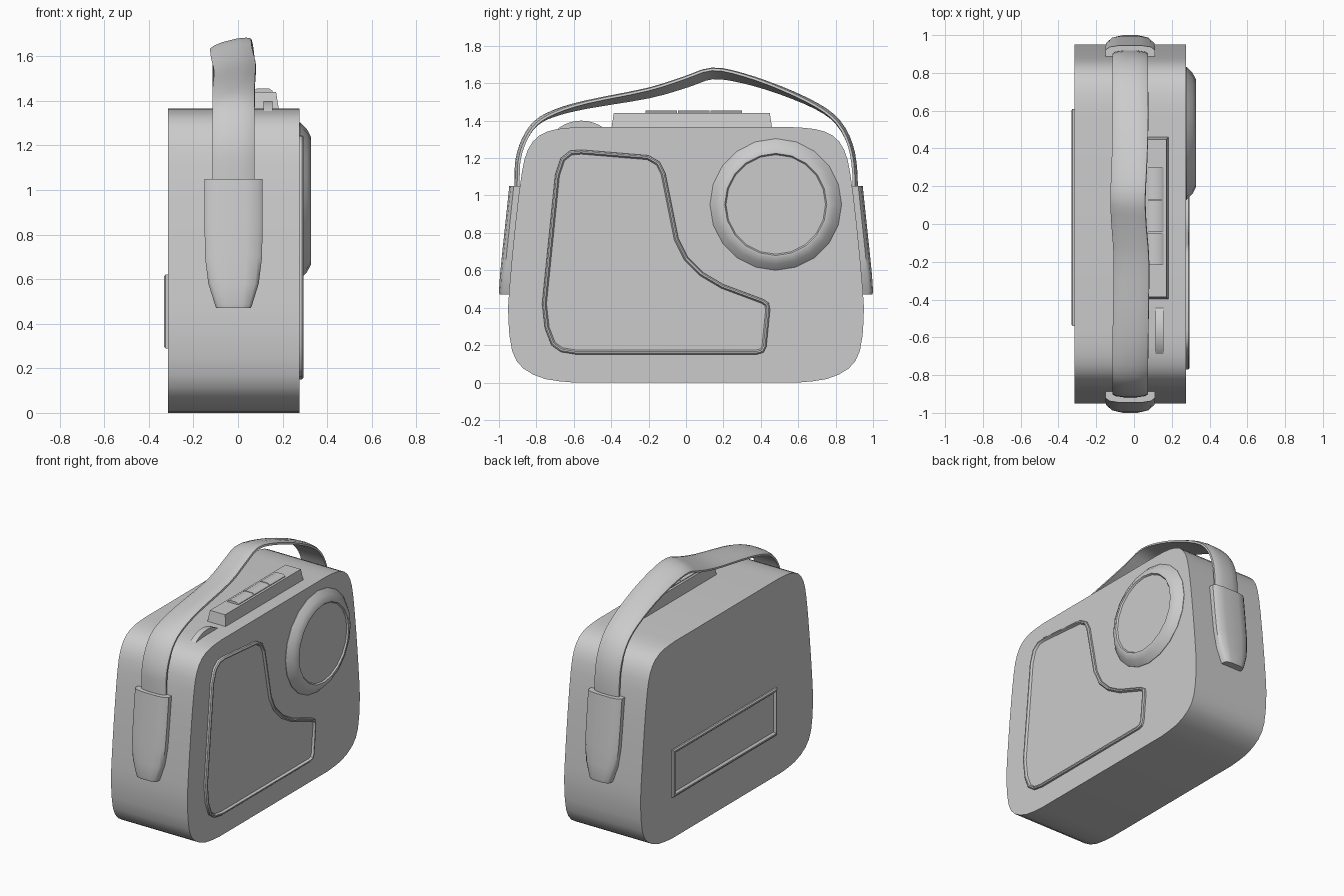
import bpy, bmesh, math
from mathutils import Vector

if "Cube" in bpy.data.objects:
    bpy.data.objects.remove(bpy.data.objects["Cube"])


def loft(name, rings, angle=35):
    """Skin a stack of equal-length closed rings and cap both ends."""
    bm = bmesh.new()
    rows = [[bm.verts.new(p) for p in r] for r in rings]
    n = len(rows[0])
    for a, b in zip(rows, rows[1:]):
        for i in range(n):
            j = (i + 1) % n
            bm.faces.new((a[i], a[j], b[j], b[i]))
    bm.faces.new(rows[0])
    bm.faces.new(rows[-1])
    bmesh.ops.recalc_face_normals(bm, faces=bm.faces[:])
    me = bpy.data.meshes.new(name)
    bm.to_mesh(me)
    bm.free()
    ob = bpy.data.objects.new(name, me)
    bpy.context.collection.objects.link(ob)
    bpy.ops.object.select_all(action='DESELECT')
    ob.select_set(True)
    bpy.context.view_layer.objects.active = ob
    bpy.ops.object.shade_smooth_by_angle(angle=math.radians(angle))
    return ob


def inset(pts, d):
    """Offset a counter-clockwise 2D outline inwards by d."""
    out = []
    for i, p in enumerate(pts):
        p = Vector(p)
        e1 = (p - Vector(pts[i - 1])).normalized()
        e2 = (Vector(pts[(i + 1) % len(pts)]) - p).normalized()
        n1, n2 = Vector((-e1.y, e1.x)), Vector((-e2.y, e2.x))
        out.append(p + (n1 + n2) * d / (1 + n1.dot(n2)))
    return out


def panel(name, outline, layers, angle=35):
    """Stack insets of a (y, z) outline along x; layers are (x, inset)."""
    return loft(name, [[(x, p[0], p[1]) for p in inset(outline, d)]
                       for x, d in layers], angle)


def circle(cy, cz, r, n):
    return [(cy + r * math.cos(2 * math.pi * i / n),
             cz + r * math.sin(2 * math.pi * i / n)) for i in range(n)]


def smooth(pts, n):
    """Catmull-Rom samples through a list of tuples."""
    v = [Vector(p) for p in pts]
    v = [2 * v[0] - v[1]] + v + [2 * v[-1] - v[-2]]
    out = []
    for a, b, c, d in zip(v, v[1:], v[2:], v[3:]):
        for k in range(n):
            t = k / n
            out.append(0.5 * (2 * b + (c - a) * t + (2 * a - 5 * b + 4 * c - d) * t * t
                              + (3 * b - a - 3 * c + d) * t ** 3))
    return out + [v[-2]]


# Body: mirrored half outline extruded along x
half = smooth([(0.60, 0), (0.75, 0.018), (0.87, 0.075), (0.93, 0.17), (0.95, 0.34),
               (0.945, 0.5), (0.912, 0.85), (0.878, 1.12), (0.845, 1.245),
               (0.785, 1.32), (0.69, 1.355), (0.57, 1.365)], 2)
body = [tuple(p) for p in half] + [(-p[0], p[1]) for p in reversed(half)]
panel("body", body, [(-0.315, 0), (0.275, 0)])

# Speaker panel with raised rim
grille = [(-0.77, 0.42), (-0.755, 0.29), (-0.72, 0.2), (-0.67, 0.163), (-0.59, 0.15),
          (0.38, 0.15), (0.415, 0.16), (0.43, 0.19), (0.45, 0.39), (0.443, 0.425),
          (0.415, 0.445), (0.2, 0.525), (0.09, 0.59), (0.01, 0.67), (-0.04, 0.77),
          (-0.11, 1.12), (-0.14, 1.18), (-0.2, 1.215), (-0.56, 1.245),
          (-0.62, 1.24), (-0.67, 1.2), (-0.70, 1.11)]
panel("speaker_panel", grille, [(0.26, 0), (0.288, 0.001), (0.295, 0.008),
                                (0.295, 0.016), (0.281, 0.024)])

# Round tuner face with sloped bezel
panel("tuner_dial", circle(0.48, 0.952, 0.352, 20),
      [(0.26, 0), (0.278, 0), (0.31, 0.032), (0.328, 0.066), (0.328, 0.078), (0.318, 0.085)])

# Rear cover with frame
panel("rear_cover", [(-0.54, 0.29), (0.61, 0.29), (0.61, 0.62), (-0.54, 0.62)],
      [(-0.3, 0), (-0.325, 0), (-0.332, 0.008), (-0.332, 0.018), (-0.319, 0.03)])


# Control strip and push buttons on top
def block(name, x, y, z0, z1, slope):
    def ring(z, d):
        return [(x[0] + d, y[0] + d, z), (x[1] - d, y[0] + d, z),
                (x[1] - d, y[1] - d, z), (x[0] + d, y[1] - d, z)]
    return loft(name, [ring(z0, 0), ring(z1, slope)], 20)


block("control_strip", (0.04, 0.185), (-0.4, 0.462), 1.35, 1.44, 0.014)
for i in range(3):
    y = -0.22 + i * 0.174
    rows = []
    for yy in (y + 0.003, y + 0.171):
        rows.append([(0.07, yy, 1.42), (0.155, yy, 1.42), (0.155, yy, 1.445),
                     (0.14, yy, 1.455), (0.085, yy, 1.455), (0.07, yy, 1.445)])
    loft(f"push_button_{i + 1}", rows, 50)

# Thumb wheel poking through the top
panel("thumb_wheel", circle(-0.56, 1.194, 0.206, 40), [(0.115, 0), (0.155, 0)])

# Carrying strap: (y, z, x centre, roll in degrees) along its path
path = smooth([(-0.9, 0.92, -0.02, 0), (-0.9, 1.1, -0.02, 0), (-0.893, 1.2, -0.02, 0),
               (-0.86, 1.3, -0.02, 0), (-0.8, 1.385, -0.02, 1), (-0.7, 1.44, -0.02, 4),
               (-0.53, 1.488, -0.018, 8), (-0.2, 1.55, -0.014, 12), (0, 1.61, -0.028, 14),
               (0.14, 1.655, -0.033, 14), (0.3, 1.63, -0.026, 11), (0.5, 1.565, -0.02, 7),
               (0.7, 1.475, -0.02, 3), (0.81, 1.39, -0.02, 1), (0.875, 1.27, -0.02, 0),
               (0.9, 1.12, -0.02, 0), (0.9, 0.92, -0.02, 0)], 3)
section = [(-0.095, -0.011), (0.095, -0.011), (0.095, 0.002), (0.075, 0.011),
           (0.035, 0.017), (-0.035, 0.017), (-0.075, 0.011), (-0.095, 0.002)]
rings = []
for i, p in enumerate(path):
    a, b = path[max(i - 1, 0)], path[min(i + 1, len(path) - 1)]
    t = Vector((0, b[0] - a[0], b[1] - a[1])).normalized()
    up = Vector((0, -t.z, t.y))
    side = Vector((1, 0, 0))
    r = math.radians(p[3])
    u = side * math.cos(r) + up * math.sin(r)
    w = up * math.cos(r) - side * math.sin(r)
    rings.append([Vector((p[2], p[0], p[1])) + u * s + w * h for s, h in section])
loft("carrying_strap", rings)

# Strap holders on both ends: (z, half width, outer y, inner y)
rows = [(1.05, 0.13, 0.945, 0.882), (0.85, 0.13, 0.966, 0.89), (0.7, 0.128, 0.982, 0.9),
        (0.58, 0.113, 0.994, 0.91), (0.49, 0.085, 1.0, 0.92), (0.47, 0.078, 0.997, 0.92)]
for name, s in (("front_strap_holder", -1), ("rear_strap_holder", 1)):
    rings = []
    for z, w, o, n in rows:
        prof = [(-1, n), (-1, o - 0.024), (-0.85, o - 0.008), (-0.45, o),
                (0.45, o), (0.85, o - 0.008), (1, o - 0.024), (1, n)]
        rings.append([(-0.02 + k * w, s * y, z) for k, y in prof])
    loft(name, rings, 45)
